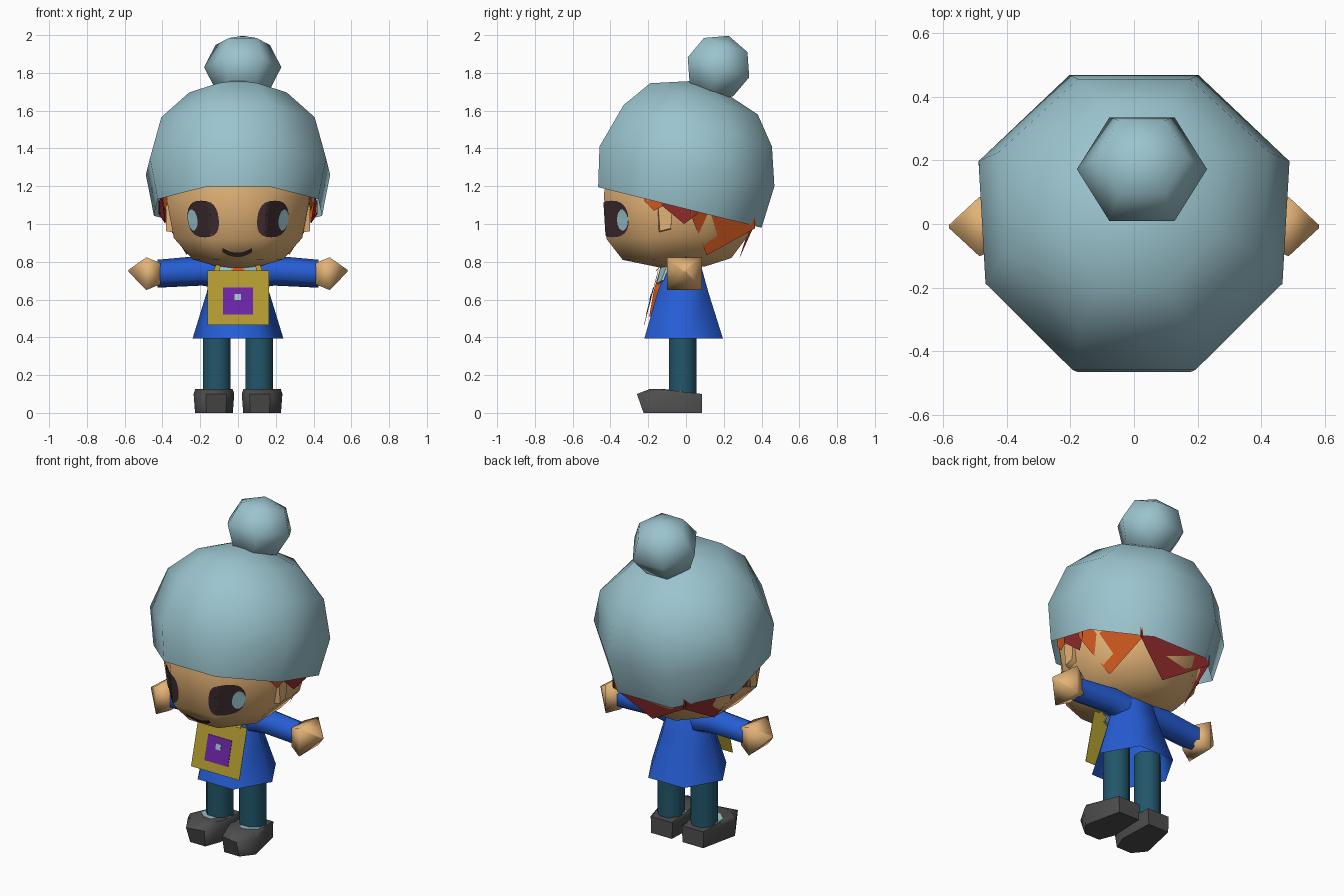
import bpy, bmesh, math
from mathutils import Vector, Matrix
from mathutils.bvhtree import BVHTree

if "Cube" in bpy.data.objects:
    bpy.data.objects.remove(bpy.data.objects["Cube"])


def srgb(r, g, b):
    return tuple((c / 255 / 12.92) if c < 10 else ((c / 255 + 0.055) / 1.055) ** 2.4 for c in (r, g, b)) + (1,)


COLOURS = {
    "pale_blue": (155, 196, 206), "skin": (226, 178, 118), "coat_blue": (38, 94, 214),
    "dark_teal": (34, 86, 106), "shoe_grey": (78, 78, 78), "mustard": (178, 155, 48),
    "purple": (108, 36, 165), "orange": (204, 86, 30), "dark_red": (150, 45, 45),
    "dark_brown": (60, 42, 46),
}
MATS = {}
for name, rgb in COLOURS.items():
    MATS[name] = bpy.data.materials.new(name)
    MATS[name].diffuse_color = srgb(*rgb)


def make(name, verts, faces, mat, smooth=60, fix=True):
    me = bpy.data.meshes.new(name)
    me.from_pydata([tuple(v) for v in verts], [], faces)
    if fix:
        bm = bmesh.new()
        bm.from_mesh(me)
        bmesh.ops.recalc_face_normals(bm, faces=bm.faces)
        bm.to_mesh(me)
        bm.free()
    me.materials.append(MATS[mat])
    if smooth:
        me.shade_smooth()
        me.set_sharp_from_angle(angle=math.radians(smooth))
    ob = bpy.data.objects.new(name, me)
    bpy.context.collection.objects.link(ob)
    return ob


def loft(name, rings, mat, cap0=True, cap1=True, smooth=60):
    n = len(rings[0])
    verts = [v for r in rings for v in r]
    faces = [(k * n + i, k * n + (i + 1) % n, (k + 1) * n + (i + 1) % n, (k + 1) * n + i)
             for k in range(len(rings) - 1) for i in range(n)]
    if cap0:
        faces.append(tuple(reversed(range(n))))
    if cap1:
        faces.append(tuple(range(len(verts) - n, len(verts))))
    return make(name, verts, faces, mat, smooth)


def ring(n, hw, yf, zf, yb, zb, phase=0.5, cx=0, front=1.0):
    """Polygon ring spanning front (yf, zf) to back (yb, zb); front narrows the front half."""
    ang = [2 * math.pi * (i + phase) / n for i in range(n)]
    mc, ms = max(math.cos(a) for a in ang), max(math.sin(a) for a in ang)
    out = []
    for a in ang:
        t = (math.sin(a) / ms + 1) / 2
        w = hw * (front if t < .5 else 1)
        out.append((cx + w * math.cos(a) / mc, yf + (yb - yf) * t, zf + (zb - zf) * t))
    return out


def ring_x(n, x, y, z, ry, rz, phase):
    return [(x, y + ry * math.cos(2 * math.pi * (i + phase) / n),
             z + rz * math.sin(2 * math.pi * (i + phase) / n)) for i in range(n)]


# Hat: tilted open dome
loft("hat", [ring(8, *p, front=.955) for p in (
    (.445, -.465, 1.195, .40, .98), (.488, -.458, 1.41, .468, 1.20),
    (.425, -.33, 1.63, .455, 1.41), (.27, -.19, 1.745, .38, 1.58),
    (.08, .03, 1.757, .16, 1.725))], "pale_blue", cap0=False, smooth=80)

# Bobble: low-poly ball leaning back
bm = bmesh.new()
bmesh.ops.create_uvsphere(bm, u_segments=6, v_segments=4, radius=.19)
bm.transform(Matrix.Translation((.025, .172, 1.83)) @ Matrix.Rotation(math.radians(-18), 4, 'X')
             @ Matrix.Diagonal((1.075, 1.04, .92, 1)) @ Matrix.Rotation(math.radians(30), 4, 'Z'))
bm.verts.index_update()
make("bobble", [v.co.copy() for v in bm.verts], [[v.index for v in f.verts] for f in bm.faces],
     "pale_blue", 80)
bm.free()

# Head
head = loft("head", [ring(8, *p) for p in (
    (.10, -.14, .77, .10, .775), (.24, -.335, .81, .24, .82), (.34, -.42, .92, .33, .94),
    (.378, -.435, 1.16, .36, 1.06), (.34, -.40, 1.32, .34, 1.25))], "skin", smooth=80)
tree = BVHTree.FromPolygons([v.co for v in head.data.vertices],
                            [list(p.vertices) for p in head.data.polygons])


def on_face(x, z, off):
    hit, nor, _, _ = tree.ray_cast(Vector((x, -2, z)), Vector((0, 1, 0)))
    return hit + Vector((0, -off, 0)) if nor.y > 0 else hit + nor * off


def oval(name, cx, cz, rx, rz, mat, off, power=.8, n=24, m=6, shear=0):
    """Rounded patch laid over the face."""
    verts, faces = [on_face(cx, cz, off)], []
    for k in range(1, m + 1):
        for i in range(n):
            a = 2 * math.pi * i / n
            c, s = math.cos(a), math.sin(a)
            dz = rz * k / m * math.copysign(abs(s) ** power, s)
            verts.append(on_face(cx + rx * k / m * math.copysign(abs(c) ** power, c) + shear * dz,
                                 cz + dz, off))
    for i in range(n):
        j = (i + 1) % n
        faces.append((0, 1 + i, 1 + j))
        for k in range(m - 1):
            b = 1 + k * n
            faces.append((b + i, b + n + i, b + n + j, b + j))
    make(name, verts, faces, mat, 0, fix=False)


# Eyes and mouth
for s, side in ((-1, "left"), (1, "right")):
    oval("eye_" + side, s * .182, 1.027, .08, .097, "dark_brown", .005, shear=s * .1)
    oval("eye_glint_" + side, s * .234, 1.022, .026, .056, "pale_blue", .009, 1, 14, 3, s * .1)
mv, mf = [], []
for i in range(13):
    x = -.082 + .156 * i / 12
    z = .828 + .026 * ((x + .004) / .078) ** 2
    mv += [on_face(x, z, .005), on_face(x, z + .023, .005)]
    if i:
        mf.append((2 * i - 2, 2 * i, 2 * i + 1, 2 * i - 1))
make("mouth", mv, mf, "dark_brown", 0, fix=False)


def rim(y):
    return 1.195 - .249 * (y + .465)


def lock(name, a, b, t, tz, mat):
    """Pointed lock of hair from base points a, b under the hat rim to tip t."""
    make(name, [(*a, rim(a[1]) + .05), (*b, rim(b[1]) + .05), (*b, rim(b[1]) - .012),
                (*t, tz), (*a, rim(a[1]) - .012)], [(0, 1, 2, 3, 4)], mat, 0, fix=False)


# Hair: temple and side locks, then one lock at the back
for s, side, big in ((-1, "left", "dark_red"), (1, "right", "orange")):
    for part, a, b, t, tz, mat in (
            ("temple", (.372, -.22), (.395, -.12), (.385, -.17), 1.07, "orange"),
            ("ear", (.40, -.13), (.42, .06), (.385, -.01), 1.0, "dark_red"),
            ("side", (.42, .02), (.24, .365), (.27, .11), .835, big)):
        p, q, r = [(s * v[0], v[1]) for v in (a, b, t)]
        if s < 0:
            p, q = q, p
        lock(f"hair_{part}_{side}", p, q, r, tz, mat)
lock("hair_back", (.25, .355), (-.25, .355), (.03, .28), .812, "dark_red")

# Coat: flared, open at the bottom
loft("coat", [ring(6, hw, yf, z, yb, z, 0) for hw, yf, yb, z in (
    (.24, -.22, .195, .395), (.165, -.15, .118, .64), (.138, -.105, .085, .76),
    (.10, -.07, .058, .82))], "coat_blue", cap0=False, smooth=80)

for s, side in ((-1, "left"), (1, "right")):
    # Sleeves and hands
    loft("sleeve_" + side, [ring_x(6, s * x, y, z, r, r, 0.5) for x, y, z, r in (
        (.06, 0, .735, .085), (.19, 0, .753, .079), (.425, -.005, .737, .074))],
        "coat_blue", smooth=75)
    loft("hand_" + side, [ring_x(4, s * x, -.008, z, r, r * .93, 0.5) for x, z, r in (
        (.41, .737, .085), (.485, .737, .132), (.58, .752, .008))], "skin", smooth=80)
    # Ears
    loft("ear_" + side, [[(s * x, y, z) for y, z in ((-.15 + d, .95 + d), (-.08, .965 + d),
                                                     (-.06 - d, 1.08), (-.16 + d, 1.10))]
                         for x, d in ((.31, 0), (.382, .012))], "skin", smooth=80)
    # Legs, socks and shoes
    cx = s * .112
    loft("leg_" + side, [ring(8, .073, -.09, z, .055, z, .5, cx) for z in (.08, .50)], "dark_teal")
    loft("sock_" + side, [ring(8, .08, -.125, z, .02, z - .012, .5, cx) for z in (.09, .124)],
         "pale_blue", smooth=0)
    plan = ((.03, .085), (.18, .085), (.235, -.15), (.17, -.26), (.06, -.24), (.02, -.13))
    loft("shoe_" + side, [
        [(s * (.125 + (x - .125) * .93), max(y, -.225), 0) for x, y in plan],
        [(s * x, y, .10) for x, y in plan],
        [(s * (.125 + (x - .125) * .92), max(y * .94, -.19), .127 if y < 0 else .10)
         for x, y in plan]], "shoe_grey", smooth=58)


# Chest bag: slanted panel with square patches
def slab(name, x0, x1, z0, z1, mat, off, thick):
    def y(z):
        return -.145 - .26 * (.755 - z) - off
    rings = [[(x0, y(z0) - d, z0), (x1, y(z0) - d, z0), (x1, y(z1) - d, z1), (x0, y(z1) - d, z1)]
             for d in (0, thick)]
    loft(name, rings, mat, smooth=0)


slab("bag", -.162, .165, .465, .755, "mustard", 0, .003)
slab("bag_patch", -.08, .08, .52, .665, "purple", .003, .003)
slab("bag_button", -.018, .016, .597, .63, "pale_blue", .006, .003)

# Scarf tie behind the bag, tucked into the coat below
loft("tie", [[(-w, y0, z), (w, y0, z), (w, y1, z), (-w, y1, z)] for w, y0, y1, z in (
    (.03, -.195, -.16, .51), (.05, -.17, -.12, .65), (.03, -.13, -.07, .79))], "orange", smooth=0)
loft("shirt_hem", [[(-.06, y, z), (.06, y, z), (.06, y + .02, z), (-.06, y + .02, z)]
                   for y, z in ((-.20, .41), (-.165, .53))], "orange", smooth=0)

# Collar flaps and bag straps
for s, side in ((-1, "left"), (1, "right")):
    loft("collar_" + side, [[(s * x, y - d, z) for x, y, z in (
        (.022, -.115, .80), (.092, -.075, .81), (.11, -.118, .70), (.035, -.145, .68))]
        for d in (0, .014)], "pale_blue", smooth=0)
    loft("strap_" + side, [[(s * x, y - d, z) for x, y, z in (
        (.075, -.07, .83), (.10, -.07, .83), (.13, -.14, .75), (.10, -.14, .75))]
        for d in (.016, .022)], "mustard", smooth=0)

for m in bpy.data.materials:
    if m.users and not m.is_grease_pencil:
        m.use_nodes = True
        m.node_tree.nodes["Principled BSDF"].inputs["Base Color"].default_value = m.diffuse_color
